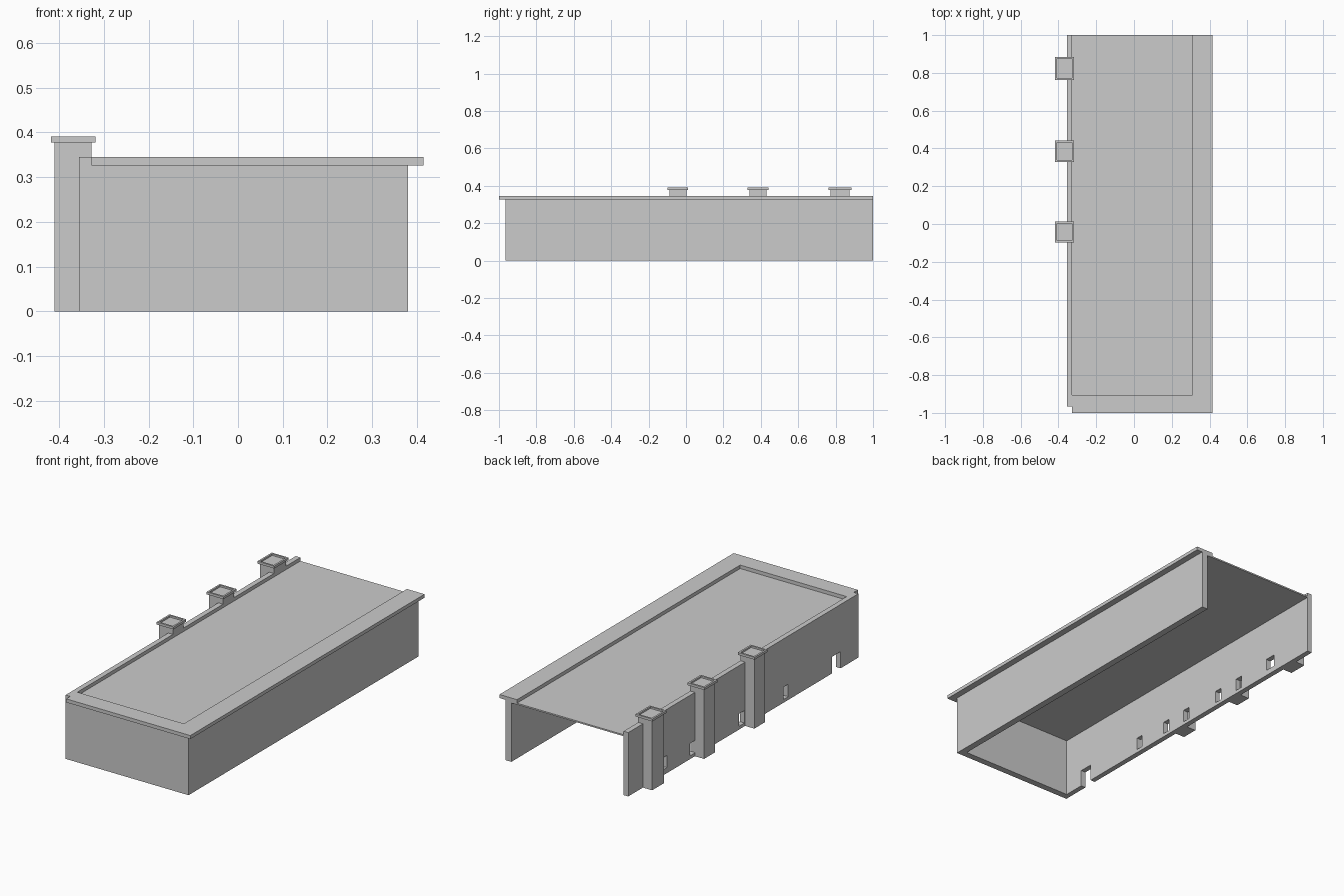
import bpy, bmesh
from mathutils import Matrix, Vector

if "Cube" in bpy.data.objects:
    bpy.data.objects.remove(bpy.data.objects["Cube"])


def add_box(bm, lo, hi):
    lo, hi = Vector(lo), Vector(hi)
    m = Matrix.Translation((lo + hi) / 2) @ Matrix.Diagonal((*(hi - lo), 1))
    return bmesh.ops.create_cube(bm, size=1, matrix=m)["verts"]


def finish(name, bm):
    mesh = bpy.data.meshes.new(name)
    bm.to_mesh(mesh)
    bm.free()
    ob = bpy.data.objects.new(name, mesh)
    bpy.context.collection.objects.link(ob)
    return ob


def box(name, lo, hi):
    bm = bmesh.new()
    add_box(bm, lo, hi)
    return finish(name, bm)


def prism(name, outline, z0, z1):
    """Extrude a plan outline upwards."""
    bm = bmesh.new()
    face = bm.faces.new([bm.verts.new((x, y, z0)) for x, y in outline])
    top = bmesh.ops.extrude_face_region(bm, geom=[face])["geom"]
    verts = [v for v in top if isinstance(v, bmesh.types.BMVert)]
    bmesh.ops.translate(bm, verts=verts, vec=(0, 0, z1 - z0))
    bmesh.ops.recalc_face_normals(bm, faces=bm.faces)
    return finish(name, bm)


LEFT, RIGHT, FRONT, BACK = -0.355, 0.38, -0.965, 1.0
INNER = -0.327          # inside of the left wall
T = 0.036               # front and right wall thickness
ROOF = 0.326

# front and right walls, the back end stays open
prism("front_and_right_wall",
      [(INNER, FRONT), (RIGHT, FRONT), (RIGHT, BACK), (RIGHT - T, BACK),
       (RIGHT - T, FRONT + T), (INNER, FRONT + T)], 0, 0.33)

# left wall, rising to a parapet
left_wall = box("left_wall", (LEFT, FRONT, 0), (INNER, BACK, 0.345))

# small openings and a doorway through the left wall
bm = bmesh.new()
openings = [(-0.345, 0.04, 0.018, 0.085), (-0.13, 0.045, 0.018, 0.085),
            (0.03, 0.045, 0.018, 0.085), (0.285, 0.045, 0.018, 0.085),
            (0.45, 0.045, 0.018, 0.085), (0.7, 0.06, 0.03, 0.095),
            (-0.775, 0.075, -0.05, 0.09)]
for y, w, z0, z1 in openings:
    add_box(bm, (LEFT - 0.02, y - w / 2, z0), (INNER + 0.02, y + w / 2, z1))
cutter = finish("opening_cutter", bm)
cutter.hide_render = True
mod = left_wall.modifiers.new("openings", "BOOLEAN")
mod.operation = "DIFFERENCE"
mod.solver = "EXACT"
mod.object = cutter
bpy.context.view_layer.objects.active = left_wall
bpy.ops.object.modifier_apply(modifier=mod.name)
bpy.data.objects.remove(cutter)

# flat roof
box("roof", (INNER, FRONT + T, ROOF - 0.008), (RIGHT - T, BACK, ROOF))

# overhanging cornice along the front and right
prism("cornice",
      [(INNER, -1), (0.415, -1), (0.415, BACK), (0.31, BACK),
       (0.31, -0.905), (INNER, -0.905)], ROOF, 0.345).name = "cornice"

# pillars with hollow-topped caps
for i, (y, w) in enumerate([(-0.043, 0.11), (0.385, 0.112), (0.824, 0.122)], 1):
    s = w / 2 - 0.01
    # upper part spans the parapet, lower part stands against the wall
    box(f"pillar_{i}", (-0.41, y - s, 0), (LEFT, y + s, 0.378))
    box(f"pillar_top_{i}", (LEFT, y - s, 0.345), (INNER, y + s, 0.378))
    bm = bmesh.new()
    add_box(bm, (-0.418, y - w / 2, 0.378), (-0.318, y + w / 2, 0.391))
    bm.normal_update()
    top = max(bm.faces, key=lambda f: f.calc_center_median().z)
    bmesh.ops.inset_region(bm, faces=[top], thickness=0.014)
    inner = bmesh.ops.extrude_face_region(bm, geom=[top])["geom"]
    bmesh.ops.translate(bm, vec=(0, 0, -0.009),
                        verts=[v for v in inner if isinstance(v, bmesh.types.BMVert)])
    if top.is_valid:
        bmesh.ops.delete(bm, geom=[top], context="FACES_ONLY")
    bmesh.ops.recalc_face_normals(bm, faces=bm.faces)
    finish(f"pillar_cap_{i}", bm)
